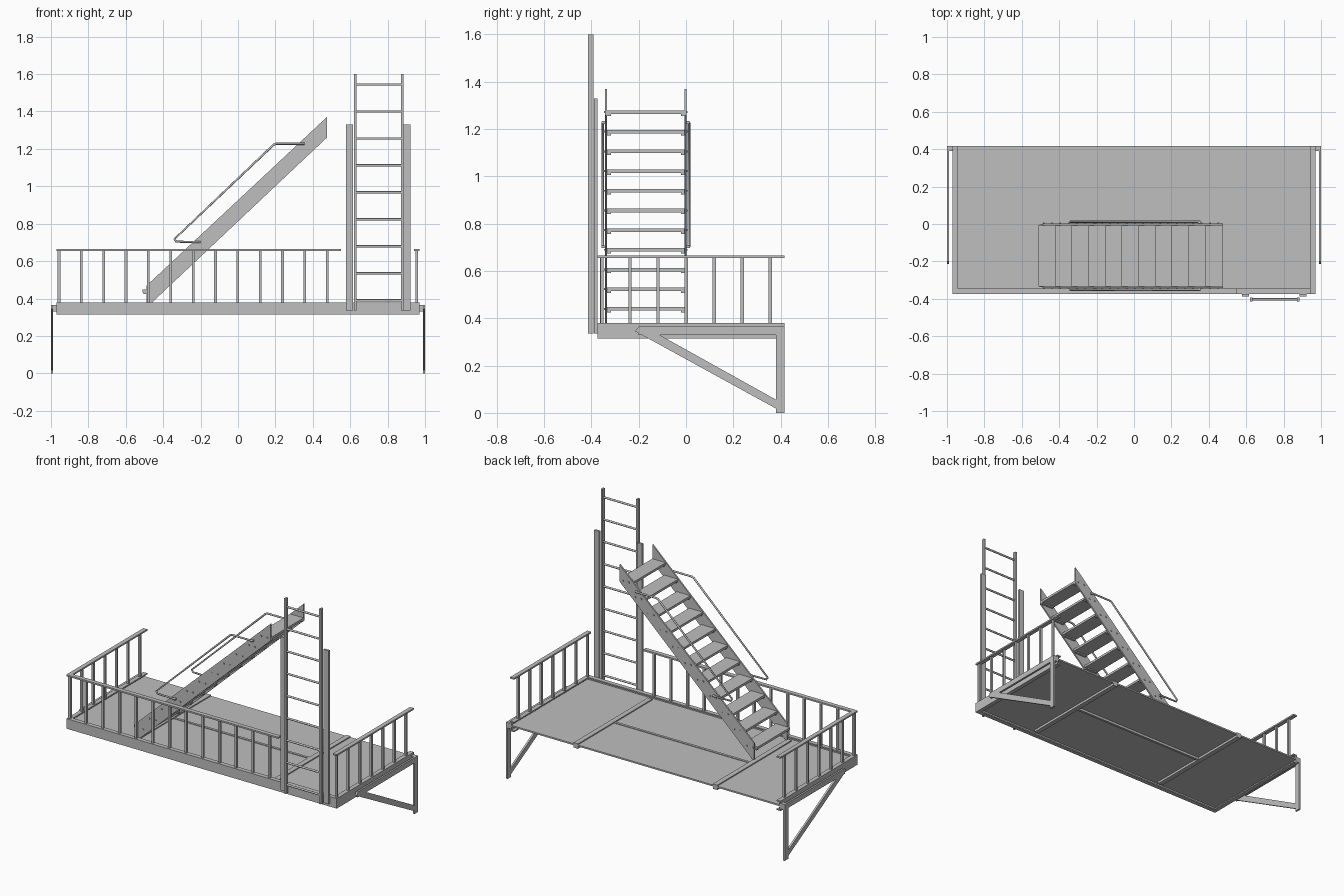
import bpy, bmesh, math
from mathutils import Vector, Matrix

cube = bpy.data.objects.get("Cube")
if cube:
    bpy.data.objects.remove(cube, do_unlink=True)

STEEL = (0.52, 0.52, 0.52, 1)
steel = bpy.data.materials.new("grey steel")
steel.use_nodes = True
steel.diffuse_color = STEEL
bsdf = next(n for n in steel.node_tree.nodes if n.type == 'BSDF_PRINCIPLED')
bsdf.inputs["Base Color"].default_value = STEEL


def add_object(name, data):
    ob = bpy.data.objects.new(name, data)
    bpy.context.collection.objects.link(ob)
    data.materials.append(steel)
    return ob


def boxes(name, spans):
    """One object from boxes given as (x0, x1, y0, y1, z0, z1)."""
    bm = bmesh.new()
    for x0, x1, y0, y1, z0, z1 in spans:
        mat = Matrix.Translation(((x0 + x1) / 2, (y0 + y1) / 2, (z0 + z1) / 2))
        size = Matrix.Diagonal((x1 - x0, y1 - y0, z1 - z0, 1))
        bmesh.ops.create_cube(bm, size=1, matrix=mat @ size)
    me = bpy.data.meshes.new(name)
    bm.to_mesh(me)
    bm.free()
    return add_object(name, me)


def plate(name, outline, axis, a, b):
    """Extrude a closed outline along x (points y,z) or y (points x,z)."""
    bm = bmesh.new()
    place = (lambda p: (a, p[0], p[1])) if axis == 'x' else (lambda p: (p[0], a, p[1]))
    face = bm.faces.new([bm.verts.new(place(p)) for p in outline])
    out = bmesh.ops.extrude_face_region(bm, geom=[face])
    shift = Vector((b - a, 0, 0)) if axis == 'x' else Vector((0, b - a, 0))
    bmesh.ops.translate(bm, vec=shift, verts=[v for v in out['geom'] if isinstance(v, bmesh.types.BMVert)])
    bmesh.ops.recalc_face_normals(bm, faces=bm.faces)
    me = bpy.data.meshes.new(name)
    bm.to_mesh(me)
    bm.free()
    return add_object(name, me)


def tube(name, paths, radius):
    """Round bars along straight-sided paths."""
    cu = bpy.data.curves.new(name, 'CURVE')
    cu.dimensions = '3D'
    cu.bevel_depth = radius
    cu.bevel_resolution = 2
    cu.use_fill_caps = True
    for path in paths:
        sp = cu.splines.new('POLY')
        sp.points.add(len(path) - 1)
        for pt, co in zip(sp.points, path):
            pt.co = (*co, 1)
    return add_object(name, cu)


# Main levels and edges
L, FRONT, BACK = 0.97, -0.374, 0.416
BOTTOM, TOP, FLOOR, RAIL = 0.315, 0.38, 0.355, 0.665
W, T = 0.028, 0.008

# Platform floor and channel frame
boxes("platform_floor", [(-L + T, L - T, FRONT + T, BACK, FLOOR - 0.01, FLOOR)])
boxes("front_channel", [
    (-L, L, FRONT, FRONT + T, BOTTOM, TOP),
    (-L, L, FRONT, FRONT + W, TOP - T, TOP),
    (-L, L, FRONT, FRONT + W, BOTTOM, BOTTOM + T)])
for side, s in (("left", 1), ("right", -1)):
    def span(a, b):
        return tuple(sorted((s * a, s * b)))
    boxes(side + "_channel", [
        (*span(L - T, L), FRONT, BACK, BOTTOM, TOP),
        (*span(L - W, L), FRONT, BACK, TOP - T, TOP),
        (*span(L - W, L), FRONT, BACK, BOTTOM, BOTTOM + T)])

    # Side railing
    boxes(side + "_handrail", [(*span(L - W, L), FRONT, BACK, RAIL - 0.01, RAIL)])
    boxes(side + "_balusters", [
        (*span(0.948, 0.962), y - 0.007, y + 0.007, TOP - T, RAIL - 0.005)
        for y in [-0.355 + 0.1185 * i for i in range(7)]])

    # Triangular wall bracket
    xa, xb = s * 0.988, s * 1.0
    boxes(side + "_bracket_arm", [(*span(0.988, 1.0), -0.2, BACK, 0.33, 0.365),
                                  (*span(0.962, 1.0), 0.39, BACK, 0.33, 0.365)])
    boxes(side + "_bracket_leg", [(*span(0.988, 1.0), 0.38, BACK, 0, 0.365)])
    plate(side + "_bracket_brace", [(-0.215, 0.345), (-0.2, 0.365), (-0.175, 0.365),
                                    (0.4, 0.045), (0.41, 0.002)], 'x', xa, xb)

# Floor joists
boxes("floor_joists", [(x - 0.016, x + 0.016, FRONT + W, BACK, 0.33, 0.362) for x in (-0.5, 0.5)])
boxes("long_joist", [(-0.49, 0.49, 0.03, 0.046, 0.33, 0.359)])

# Front railing
boxes("front_handrail", [(-L, 0.55, FRONT, FRONT + W, RAIL - 0.01, RAIL)])
boxes("front_balusters", [
    (x - 0.007, x + 0.007, -0.364, -0.35, TOP - T, RAIL - 0.005)
    for x in [-0.957 + 0.1195 * i for i in range(13)]])

# Ladder and its guides
boxes("ladder_rails", [(x, x + 0.013, -0.414, -0.392, 0.335, 1.6) for x in (0.62, 0.872)])
tube("ladder_rungs", [[(0.625, -0.403, z), (0.88, -0.403, z)]
                      for z in [0.39 + 0.1443 * i for i in range(9)]], 0.0065)
boxes("ladder_guides", [(x, x + 0.036, -0.388, FRONT, 0.335, 1.33) for x in (0.578, 0.885)])

# Stair stringers, handrails, clips and bolts
SLOPE = 0.935
RISE, FIRST, COUNT = 0.0832, 0.44, 11


def centre_x(z):
    return -0.49 + (z - 0.413) / SLOPE


steps = [FIRST + RISE * i for i in range(COUNT)]
outline = [(-0.49, FLOOR), (-0.485, FLOOR), (0.475, 1.26), (0.475, 1.37), (-0.49, 0.468)]
for side, y, out in (("front", -0.338, -1), ("back", -0.002, 1)):
    plate(side + "_stringer", outline, 'y', y - 0.005, y + 0.005)
    inner = sorted((y, y - out * 0.02))
    boxes(side + "_tread_clips", [
        (centre_x(z) - 0.045, centre_x(z) + 0.045, *inner, z - 0.016, z - 0.008) for z in steps])
    bolt = sorted((y, y + out * 0.009))
    boxes(side + "_bolts", [
        (centre_x(z) + d - 0.004, centre_x(z) + d + 0.004, *bolt, z - 0.004, z + 0.004)
        for z in steps for d in (-0.022, 0.022)])
    yr = y + out * 0.014
    tube(side + "_stair_handrail", [[
        (-0.2, yr, 0.702), (-0.33, yr, 0.704), (-0.34, yr, 0.718),
        (0.19, yr, 1.222), (0.205, yr, 1.228), (0.355, yr, 1.228)]], 0.006)
    boxes(side + "_handrail_lugs", [
        (x - 0.006, x + 0.006, *sorted((y, yr)), z - 0.006, z + 0.006)
        for x, z in ((-0.206, 0.702), (0.349, 1.228))])

# Stair treads
boxes("stair_treads", [(centre_x(z) - 0.05, min(centre_x(z) + 0.05, 0.475), -0.335, -0.005,
                        z - 0.008, z + 0.007) for z in steps])
